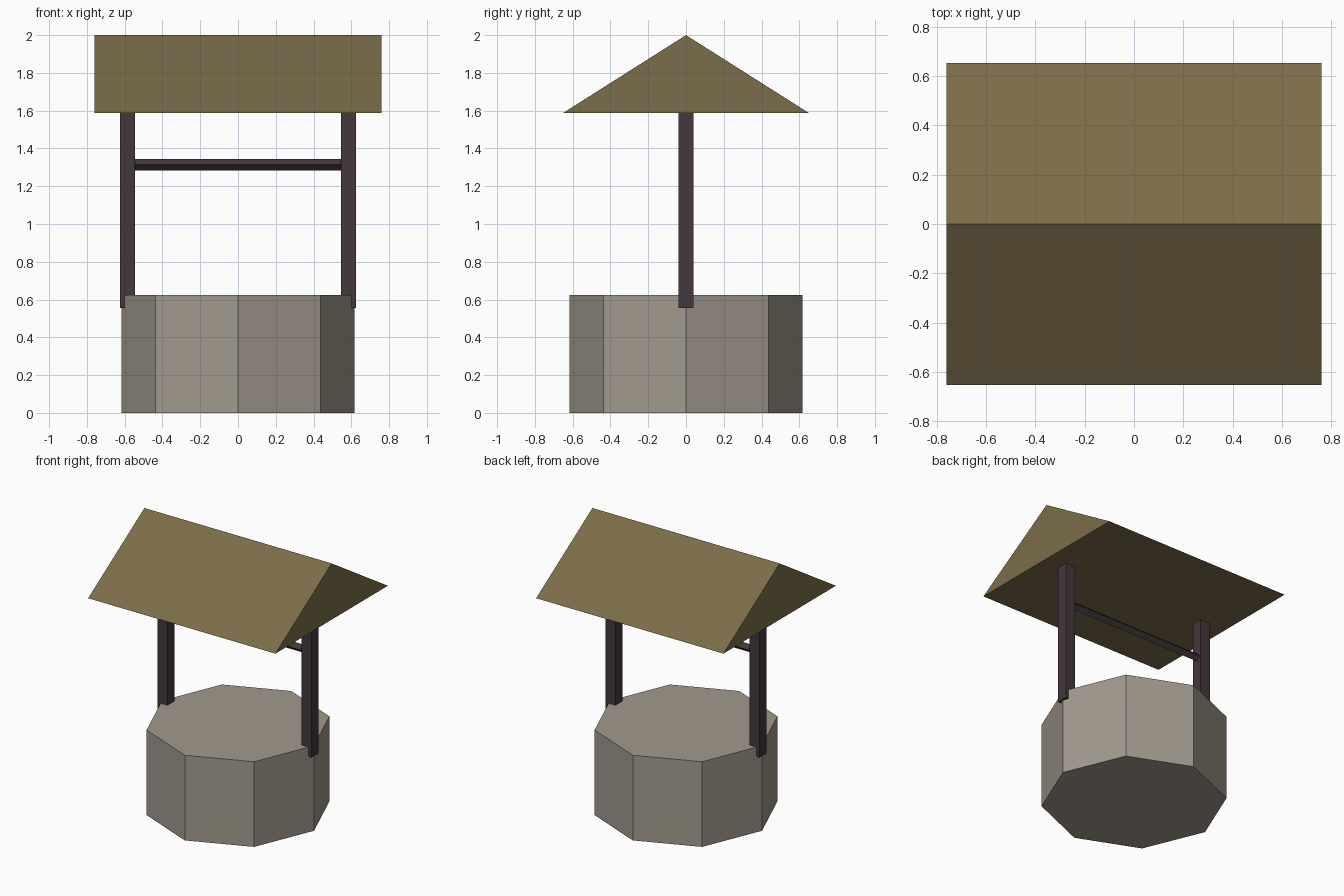
import bpy
import bmesh
from math import radians
from mathutils import Matrix, Vector

cube = bpy.data.objects.get("Cube")
if cube:
    bpy.data.objects.remove(cube, do_unlink=True)


def material(name, rgb):
    mat = bpy.data.materials.new(name)
    mat.use_nodes = True
    colour = (*rgb, 1)
    mat.diffuse_color = colour
    bsdf = next(n for n in mat.node_tree.nodes if n.type == "BSDF_PRINCIPLED")
    bsdf.inputs["Base Color"].default_value = colour
    bsdf.inputs["Roughness"].default_value = 0.9
    return mat


stone = material("grey stone", (0.36, 0.32, 0.27))
thatch = material("olive thatch", (0.20, 0.153, 0.069))
wood = material("dark wood", (0.058, 0.038, 0.046))


def finish(name, bm, mat):
    bmesh.ops.recalc_face_normals(bm, faces=bm.faces)
    mesh = bpy.data.meshes.new(name)
    bm.to_mesh(mesh)
    bm.free()
    mesh.materials.append(mat)
    obj = bpy.data.objects.new(name, mesh)
    bpy.context.collection.objects.link(obj)
    return obj


def box(name, size, centre, mat, tilt=0):
    bm = bmesh.new()
    place = (Matrix.Translation(centre) @ Matrix.Rotation(radians(tilt), 4, "X")
             @ Matrix.Diagonal((*size, 1)))
    bmesh.ops.create_cube(bm, size=1, matrix=place)
    return finish(name, bm, mat)


# Solid octagonal well wall, corners on the axes
height = 0.625
bm = bmesh.new()
bmesh.ops.create_cone(bm, cap_ends=True, segments=8, radius1=0.617, radius2=0.617,
                      depth=height, matrix=Matrix.Translation((0, 0, height / 2)))
# A corner may land half a step round, so turn one onto the x axis
corner = bm.verts[:][0].co.xy.angle_signed(Vector((1, 0)))
bmesh.ops.rotate(bm, verts=bm.verts, cent=(0, 0, 0),
                 matrix=Matrix.Rotation(-corner, 3, "Z"))
finish("well_wall", bm, stone)

# Posts on either side, ending at the roof's underside
post_bottom, eaves, ridge = 0.555, 1.587, 2.0
for side, name in ((1, "left_post"), (-1, "right_post")):
    box(name, (0.08, 0.08, eaves - post_bottom),
        (side * 0.585, 0, (eaves + post_bottom) / 2), wood)

# Square crossbar set on edge between the posts
box("crossbar", (1.1, 0.042, 0.042), (0, 0, 1.314), wood, tilt=45)

# Gabled roof: triangle profile extruded along x
bm = bmesh.new()
half_length = 0.76
profile = [(-0.652, eaves), (0.652, eaves), (0, ridge)]
end = bm.faces.new([bm.verts.new((-half_length, y, z)) for y, z in profile])
extruded = bmesh.ops.extrude_face_region(bm, geom=[end], use_keep_orig=True)["geom"]
bmesh.ops.translate(bm, vec=(2 * half_length, 0, 0),
                    verts=[v for v in extruded if isinstance(v, bmesh.types.BMVert)])
finish("roof", bm, thatch)
